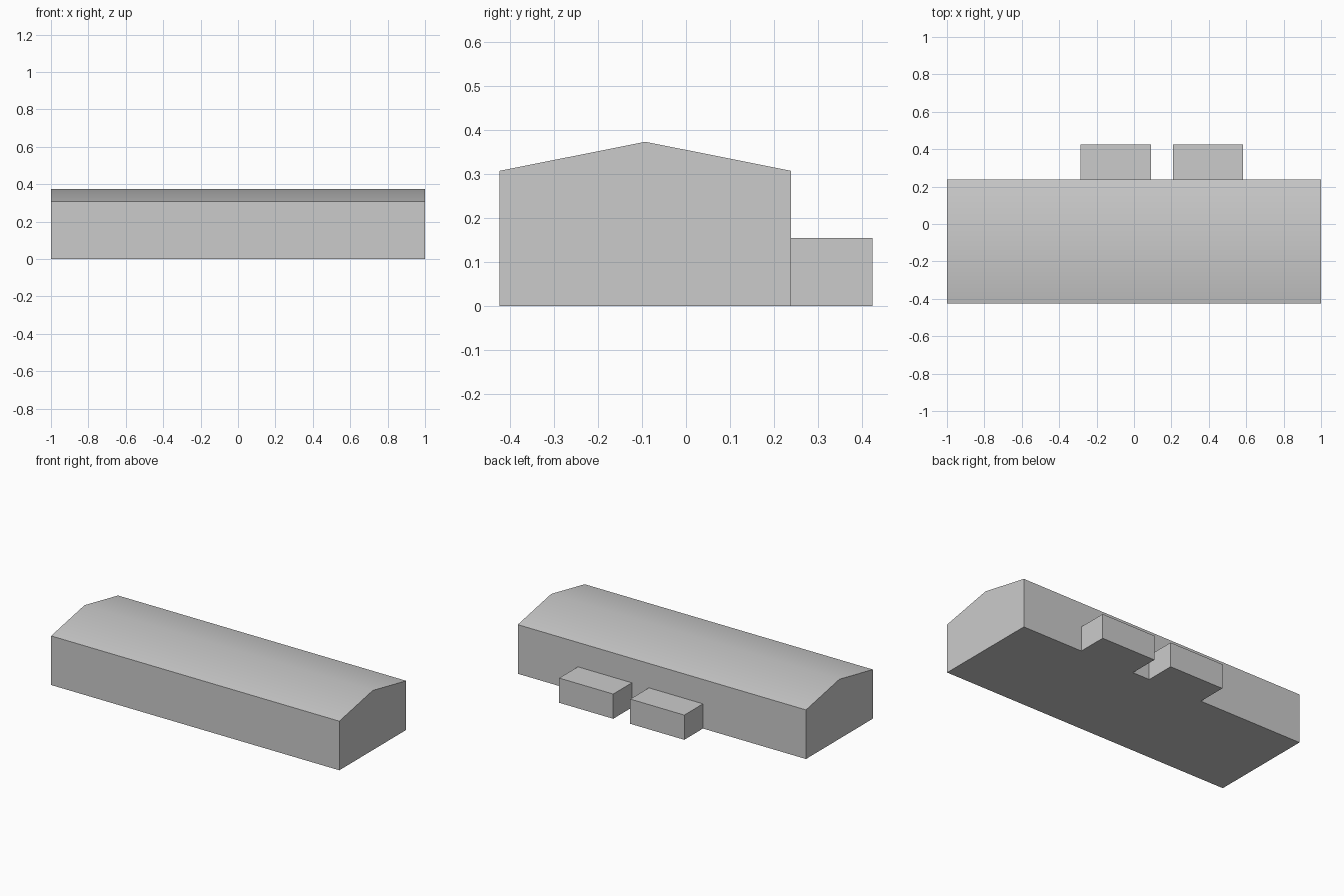
import bpy

cube = bpy.data.objects.get("Cube")
if cube:
    bpy.data.objects.remove(cube, do_unlink=True)

# Single plain grey for the whole building
grey = bpy.data.materials.new("plain grey")
grey.use_nodes = True
colour = (0.6, 0.6, 0.6, 1)
grey.diffuse_color = colour
grey.node_tree.nodes["Principled BSDF"].inputs["Base Color"].default_value = colour


def extrude_profile(name, profile, x0, x1):
    """Solid made by sweeping a (y, z) profile from x0 to x1."""
    n = len(profile)
    verts = [(x, y, z) for x in (x0, x1) for y, z in profile]
    faces = [tuple(reversed(range(n))), tuple(range(n, 2 * n))]
    faces += [(i, (i + 1) % n, (i + 1) % n + n, i + n) for i in range(n)]
    mesh = bpy.data.meshes.new(name)
    mesh.from_pydata(verts, [], faces)
    mesh.materials.append(grey)
    obj = bpy.data.objects.new(name, mesh)
    bpy.context.collection.objects.link(obj)
    return obj


FRONT, WALL, BACK = -0.424, 0.239, 0.424
EAVES, RIDGE, ANNEX = 0.308, 0.374, 0.155
MIDDLE = (FRONT + WALL) / 2

# Long hall with a shallow gabled roof, softly shaded over the ridge
hall = extrude_profile("hall", [(FRONT, 0), (WALL, 0), (WALL, EAVES),
                                (MIDDLE, RIDGE), (FRONT, EAVES)], -1, 1)
bpy.ops.object.select_all(action="DESELECT")
hall.select_set(True)
bpy.context.view_layer.objects.active = hall
bpy.ops.object.shade_smooth_by_angle(angle=0.52)

# Two low flat-roofed annexes along the back wall
for name, x in (("right_annex", -0.285), ("left_annex", 0.208)):
    extrude_profile(name, [(WALL, 0), (BACK, 0), (BACK, ANNEX), (WALL, ANNEX)],
                    x, x + 0.375)
